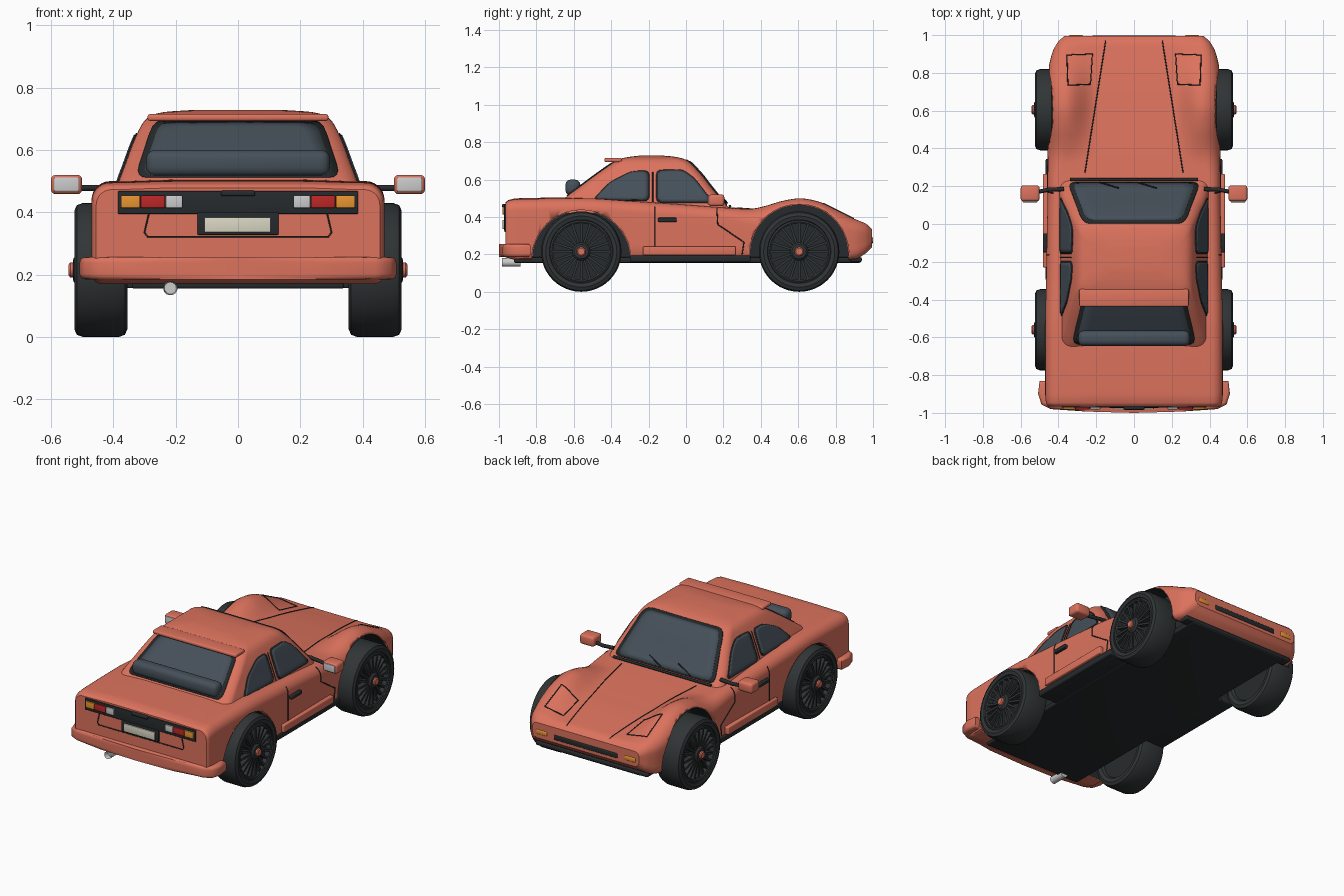
import bpy, bmesh, math
from mathutils import Vector, Matrix

if "Cube" in bpy.data.objects:
    bpy.data.objects.remove(bpy.data.objects["Cube"])

COLORS = dict(coral=(.72, .17, .11), black=(.02, .024, .026), glass=(.06, .08, .10), tyre=(.03, .035, .037),
              metal=(.6, .6, .6), red=(.5, .02, .02), amber=(.8, .3, .03), plate=(.7, .68, .55), white=(.7, .7, .72))
MATS = {}
for n, c in COLORS.items():
    MATS[n] = bpy.data.materials.new(n)
    MATS[n].diffuse_color = (*c, 1)

# ---------- helpers ----------
def finish(name, bm, mat, mirror=False, angle=35):
    bmesh.ops.recalc_face_normals(bm, faces=bm.faces)
    me = bpy.data.meshes.new(name)
    bm.to_mesh(me)
    bm.free()
    ob = bpy.data.objects.new(name, me)
    bpy.context.collection.objects.link(ob)
    me.materials.append(MATS[mat])
    bpy.ops.object.select_all(action='DESELECT')
    bpy.context.view_layer.objects.active = ob
    ob.select_set(True)
    bpy.ops.object.shade_smooth_by_angle(angle=math.radians(angle))
    if mirror:
        ob.modifiers.new("mirror", 'MIRROR')
    return ob

def box(name, x, y, z, mat, bevel=.005, mirror=False):
    bm = bmesh.new()
    bmesh.ops.create_cube(bm, size=1)
    for v in bm.verts:
        v.co = [(a[0] + a[1]) / 2 + c * (a[1] - a[0]) for a, c in zip((x, y, z), v.co)]
    bmesh.ops.bevel(bm, geom=bm.edges[:], offset=bevel, segments=3, affect='EDGES', profile=.5)
    return finish(name, bm, mat, mirror)

def loft(rings, caps=True, close=False):
    bm = bmesh.new()
    vs = [[bm.verts.new(p) for p in r] for r in rings]
    n = len(vs[0])
    for a, b in zip(vs, vs[1:] + ([vs[0]] if close else [])):
        for i in range(n):
            bm.faces.new((a[i], a[(i + 1) % n], b[(i + 1) % n], b[i]))
    if caps:
        bm.faces.new(vs[0])
        bm.faces.new(vs[-1])
    return bm

def lathe_x(profile, cy, cz, seg=48, close=True, caps=False):
    return loft([[(x, cy + r * math.cos(a), cz + r * math.sin(a))
                  for a in (2 * math.pi * i / seg for i in range(seg))] for x, r in profile], caps, close)

def lines(name, paths, mat='black', depth=.003, both=True):
    cu = bpy.data.curves.new(name, 'CURVE')
    cu.dimensions, cu.bevel_depth, cu.bevel_resolution, cu.use_fill_caps = '3D', depth, 1, True
    for s in ((1, -1) if both else (1,)):
        for path in paths:
            sp = cu.splines.new('POLY')
            sp.points.add(len(path) - 1)
            for p, q in zip(sp.points, path):
                p.co = (s * q[0], q[1], q[2], 1)
    cu.materials.append(MATS[mat])
    bpy.context.collection.objects.link(bpy.data.objects.new(name, cu))

def dense(pts, n=10):
    return [tuple(Vector(a).lerp(Vector(b), i / n)) for a, b in zip(pts, pts[1:]) for i in range(n)] + [pts[-1]]

def rounded(pts, r):
    out = []
    P = [Vector(p) for p in pts]
    for i, p in enumerate(P):
        a, b = P[i - 1] - p, P[(i + 1) % len(P)] - p
        a, b = p + a.normalized() * min(r, a.length * .4), p + b.normalized() * min(r, b.length * .4)
        out += [a * (1 - t) ** 2 + p * 2 * t * (1 - t) + b * t * t for t in (0, .25, .5, .75, 1)]
    return dense(out + [out[0]], 2)[:-1]

def panel(name, pts, proj, mat, off, r=.03, mirror=False, scale=1):
    o = [Vector(p) for p in rounded(pts, r)]
    c = sum(o, Vector((0, 0))) / len(o)
    rings = [[proj(*(c + (p - c) * k / 6 * scale), off) for p in o] for k in range(1, 7)]
    bm = loft(rings, caps=False)
    bm.verts.ensure_lookup_table()
    bm.faces.new(bm.verts[:len(o)])
    ob = finish(name, bm, mat, mirror)
    m = ob.modifiers.new("thickness", 'SOLIDIFY')
    m.thickness, m.offset = .006, 0

def table(rows, v):
    """Monotone smooth interpolation of table rows keyed by their first column."""
    v = min(max(v, rows[0][0]), rows[-1][0])
    i = max(k for k in range(len(rows) - 1) if rows[k][0] <= v)
    def slope(k, c):
        if k == 0 or k == len(rows) - 1:
            j = min(k, len(rows) - 2)
            return (rows[j + 1][c] - rows[j][c]) / (rows[j + 1][0] - rows[j][0])
        a = (rows[k][c] - rows[k - 1][c]) / (rows[k][0] - rows[k - 1][0])
        b = (rows[k + 1][c] - rows[k][c]) / (rows[k + 1][0] - rows[k][0])
        return 0 if a * b <= 0 else 2 * a * b / (a + b)
    h = rows[i + 1][0] - rows[i][0]
    t = (v - rows[i][0]) / h
    return [(2*t**3 - 3*t*t + 1) * rows[i][c] + (t**3 - 2*t*t + t) * h * slope(i, c) + (3*t*t - 2*t**3) * rows[i + 1][c]
            + (t**3 - t*t) * h * slope(i + 1, c) for c in range(1, len(rows[0]))]

# ---------- body shell: y, centre height, fender height, half width, corner radius, underside ----------
BODY = [(-.965, .478, .473, .455, .05, .185), (-.95, .49, .487, .465, .055, .18), (-.90, .50, .495, .47, .06, .17),
        (-.56, .505, .50, .47, .06, .17), (-.3, .49, .485, .465, .06, .17), (0, .475, .465, .46, .06, .17),
        (.2, .455, .45, .457, .06, .17), (.34, .443, .443, .457, .08, .17), (.42, .435, .458, .46, .10, .17),
        (.52, .425, .487, .46, .10, .17), (.61, .415, .50, .46, .10, .17), (.70, .405, .485, .46, .10, .17),
        (.80, .39, .44, .455, .09, .17), (.90, .372, .39, .435, .07, .175), (.96, .36, .365, .405, .05, .205),
        (.995, .335, .335, .37, .03, .24)]

def top(x, y, off=0):
    hood, fend, w, r, zb = table(BODY, y)
    t = min(max((abs(x) - .2) / (w - r - .2), 0), 1)
    return (x, y, hood + (fend - hood) * t * t * (3 - 2 * t) + off)

def side(y, z, off=0):
    hood, fend, w, r, zb = table(BODY, y)
    d = min(max(z - (fend - r), 0), r)
    return (w - r + math.sqrt(r * r - d * d) + off, y, z)

rings = []
for i in range(91):
    y = .015 + .98 * math.sin(math.pi / 2 * (i / 45 - 1))
    hood, fend, w, r, zb = table(BODY, y)
    half = [top((w - r) * k / 14, y) for k in range(15)]
    half += [(w - r + r * math.sin(a), y, fend - r + r * math.cos(a)) for a in (math.pi / 2 * k / 7 for k in range(1, 8))]
    z0, z1 = fend - r, zb + .025
    half += [(w, y, z0 + (z1 - z0) * k / 4) for k in range(1, 5)] + [(w - .012, y, zb + .007), (w - .03, y, zb)]
    rings.append(half + [(-p[0], p[1], p[2]) for p in half[:0:-1]])
body = finish("body_shell", loft(rings), 'coral')

# wheel arches cut from the body, then lined in black
WHEELS = [("rear", -.56, .172), ("front", .605, .203)]
for n, y, z in WHEELS:
    for s in (1, -1):
        cut = finish("arch_cutter", lathe_x([(s * .30, .265), (s * .7, .265)], y, z, 64, False, True), 'black')
        m = body.modifiers.new("arch", 'BOOLEAN')
        m.operation, m.solver, m.object = 'DIFFERENCE', 'EXACT', cut
        bpy.context.view_layer.objects.active = body
        bpy.ops.object.modifier_apply(modifier=m.name)
        bpy.data.objects.remove(cut)
    bm = lathe_x([(.303, .05), (.303, .263), (.44, .263)], y, z, 64, False)
    bmesh.ops.bisect_plane(bm, geom=bm.verts[:] + bm.edges[:] + bm.faces[:], plane_co=(0, 0, .17),
                           plane_no=(0, 0, -1), clear_outer=True)
    finish(n + "_arch_liner", bm, 'black', True)

# ---------- cabin: z, front y, back y, half width ----------
CABIN = [(.42, .255, -.73, .40), (.46, .22, -.69, .393), (.50, .185, -.65, .382), (.56, .135, -.57, .36),
         (.62, .09, -.49, .338), (.67, .045, -.42, .315), (.69, .025, -.39, .303), (.71, -.01, -.355, .28),
         (.722, -.06, -.30, .235), (.728, -.12, -.25, .15)]
rings = []
for i in range(29):
    z = .42 + .308 * (1 - (1 - i / 28) ** 2)
    yf, yb, w = table(CABIN, z)
    r = min(.055, w * .3, (yf - yb) * .3)
    rings.append([(cx + r * math.cos(a), cy + r * math.sin(a), z)
                  for cx, cy, q in ((w - r, yf - r, 0), (r - w, yf - r, 1), (r - w, yb + r, 2), (w - r, yb + r, 3))
                  for a in (math.pi / 2 * (q + k / 6) for k in range(7))])
finish("cabin", loft(rings), 'coral', angle=40)

def cab_side(y, z, off=0): return (table(CABIN, z)[2] + off, y, z)
def cab_front(x, z, off=0): return (x, table(CABIN, z)[0] + off, z)
def cab_back(x, z, off=0): return (x, table(CABIN, z)[1] - off, z)

# windows: black trim with glass on top
for n, pts, proj, r, mir in (
        ("windshield", [(-.35, .462), (.35, .462), (.275, .705), (-.275, .705)], cab_front, .04, False),
        ("rear_window", [(-.33, .512), (.33, .512), (.27, .695), (-.27, .695)], cab_back, .04, False),
        ("door_window", [(.15, .475), (-.16, .475), (-.16, .65), (-.02, .655), (.05, .605)], cab_side, .03, True),
        ("quarter_window", [(-.195, .485), (-.195, .648), (-.29, .645), (-.41, .585), (-.50, .49)], cab_side, .03, True)):
    panel(n + "_trim", pts, proj, 'black', .001, r, mir)
    panel(n + "_glass", pts, proj, 'glass', .005, r, mir, .93)
lines("wipers", [[cab_front(x + .10 * t, .475 + .035 * t, .014) for t in (0, .5, 1)] for x in (-.18, .02)], both=False, depth=.004)
lines("cowl_strip", [[(-.34, .235, .458), (.34, .235, .458)]], both=False, depth=.008)
box("roof_spoiler", (-.29, .29), (-.437, -.345), (.693, .715), 'coral', .008)
box("rear_window_roll", (-.295, .295), (-.645, -.565), (.515, .60), 'glass', .028)

# ---------- seams ----------
lines("hood_seams", [[top(x, y, .001) for x, y in dense([(.26, .27), (.15, .97)], 24)]])
lines("headlight_lid_seams", [[top(x, y, .001) for x, y in
      dense([(.23, .74), (.35, .735), (.355, .895), (.22, .90), (.23, .74)], 8)]])
lines("door_seams", [[side(y, z, .001) for y, z in dense([(-.165, .455), (-.165, .2)])],
                     [side(y, z, .001) for y, z in dense([(.165, .445), (.17, .36), (.31, .265), (.30, .2)])],
                     [cab_side(-.178, z, .001) for z in (.48, .53, .58, .64)]])
lines("trunk_seam", [[(x, -.967, z) for x, z in ((0, .322), (.29, .322), (.30, .335), (.285, .40))]])

# ---------- side trim ----------
box("side_skirt", (.44, .482), (-.23, .265), (.195, .243), 'coral', .006, True)
box("sill", (.38, .468), (-.30, .345), (.158, .195), 'black', .008, True)
box("door_handle", (.45, .482), (-.15, -.05), (.373, .396), 'black', .005, True)
box("floor_pan", (-.34, .34), (-.92, .935), (.155, .185), 'black', .008)
box("floor_centre", (-.43, .43), (-.295, .34), (.157, .18), 'black', .005)
box("chin_lip", (-.39, .39), (.875, .94), (.16, .185), 'black', .008)

# door mirrors
box("mirror_shell", (.50, .60), (.12, .205), (.458, .52), 'coral', .015, True)
box("mirror_glass", (.51, .59), (.115, .125), (.467, .512), 'white', .004, True)
lines("mirror_arms", [[(.37, .185, .485), (.45, .182, .478), (.51, .17, .478)]], depth=.011)

# ---------- tail ----------
half = [(.50, -.83), (.508, -.90), (.49, -.955), (.44, -.98), (.25, -.993), (0, -1)]
outline = half + [(-x, y) for x, y in half[-2::-1]]
bm = loft([[(x, y, z) for x, y in outline] for z in (.185, .256)])
bmesh.ops.bevel(bm, geom=[e for e in bm.edges if abs(e.verts[0].co.z - e.verts[1].co.z) < .001],
                offset=.018, segments=4, affect='EDGES', profile=.5)
finish("rear_bumper", bm, 'coral', angle=50)
box("tail_panel", (-.385, .385), (-.972, -.94), (.395, .468), 'black', .003)
box("plate_holder", (-.13, .13), (-.974, -.94), (.328, .40), 'black', .003)
box("number_plate", (-.108, .105), (-.98, -.95), (.336, .384), 'plate', .002)
box("trunk_handle", (-.055, .055), (-.984, -.95), (.452, .47), 'black', .006)
for n, x, mat in (("turn_lamp", (.314, .376), 'amber'), ("brake_lamp", (.234, .312), 'red'), ("reverse_lamp", (.178, .232), 'white')):
    box(n, x, (-.982, -.95), (.414, .454), mat, .004, True)
bm = bmesh.new()
bmesh.ops.create_cone(bm, cap_ends=True, segments=24, radius1=.023, radius2=.023, depth=.10,
                      matrix=Matrix.Translation((-.217, -.935, .157)) @ Matrix.Rotation(math.pi / 2, 4, 'X'))
bmesh.ops.inset_region(bm, faces=[f for f in bm.faces if f.normal.y < -.9], thickness=.004, depth=-.03)
finish("exhaust_pipe", bm, 'metal')

# ---------- nose ----------
box("grille_slot", (-.22, .22), (.96, .999), (.258, .29), 'black', .006)
box("front_lamp", (.27, .345), (.96, 1.0), (.265, .293), 'amber', .006, True)

# ---------- wheels ----------
TYRE = [(.375, .155), (.36, .165), (.355, .19), (.363, .208), (.383, .215), (.497, .215), (.517, .208),
        (.525, .19), (.52, .170), (.505, .163), (.49, .155)]
for n, y, _ in WHEELS:
    z = .215
    finish(n + "_tyre", lathe_x(TYRE, y, z), 'tyre', True)
    finish(n + "_rim", lathe_x([(.375, .158), (.485, .158)], y, z, 48, False, True), 'black', True)
    finish(n + "_rim_lip", lathe_x([(.48, .165), (.515, .167), (.52, .158), (.515, .15), (.48, .15)], y, z), 'tyre', True)
    bm = bmesh.new()
    for k in range(20):
        bmesh.ops.create_cube(bm, size=1, matrix=Matrix.Translation((0, y, z)) @ Matrix.Rotation(math.tau * k / 20, 4, 'X')
                              @ Matrix.Translation((.50, 0, .095)) @ Matrix.Diagonal((.03, .013, .12, 1)))
    finish(n + "_spokes", bm, 'tyre', True)
    finish(n + "_hub", lathe_x([(.47, .05), (.518, .048), (.528, .038), (.53, .02)], y, z, 32, False, True), 'tyre', True)
    finish(n + "_hub_cap", lathe_x([(.50, .024), (.538, .024), (.543, .018)], y, z, 24, False, True), 'coral', True)

for m in bpy.data.materials:
    if m.users and not m.is_grease_pencil:
        m.use_nodes = True
        m.node_tree.nodes["Principled BSDF"].inputs["Base Color"].default_value = m.diffuse_color
